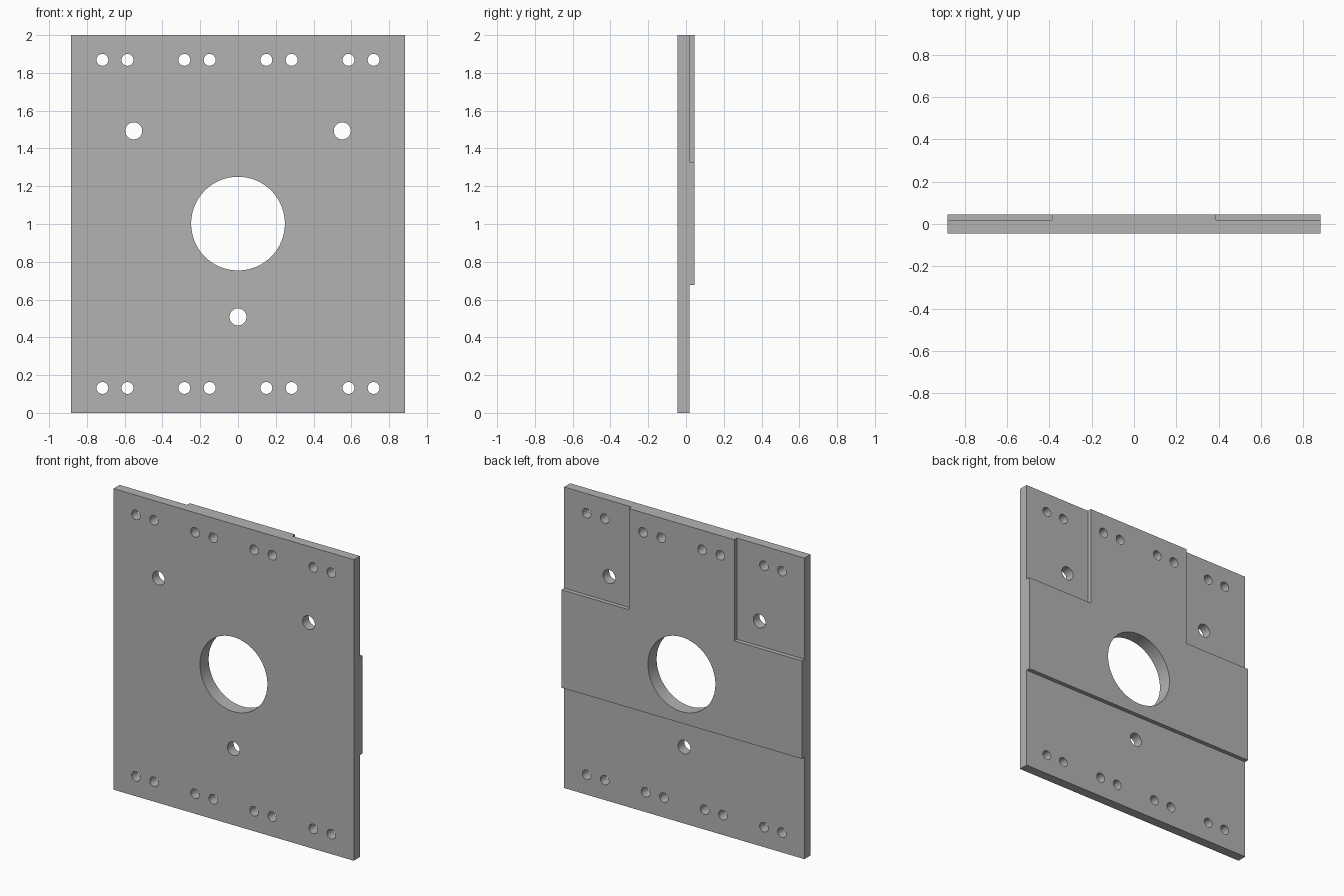
import bpy, bmesh, math
from mathutils import Matrix, Vector

if "Cube" in bpy.data.objects:
    bpy.data.objects.remove(bpy.data.objects["Cube"], do_unlink=True)

W, H, D = 0.883, 2.0, 0.046      # half width, height, half depth
STEP = 0.018                     # level of the recessed back faces

grey = bpy.data.materials.new("plain_grey")
grey.use_nodes = True
colour = (0.45, 0.45, 0.45, 1)
grey.diffuse_color = colour
grey.node_tree.nodes["Principled BSDF"].inputs["Base Color"].default_value = colour


def add_box(bm, low, high):
    low, high = Vector(low), Vector(high)
    size = Matrix.Diagonal((*(high - low), 1))
    bmesh.ops.create_cube(bm, size=1, matrix=Matrix.Translation((low + high) / 2) @ size)


def add_hole(bm, x, z, radius, sides):
    turn = Matrix.Rotation(math.pi / 2, 4, 'X')
    bmesh.ops.create_cone(bm, cap_ends=True, segments=sides, radius1=radius, radius2=radius,
                          depth=0.4, matrix=Matrix.Translation((x, 0, z)) @ turn)


def make_object(name, bm):
    mesh = bpy.data.meshes.new(name)
    bm.to_mesh(mesh)
    bm.free()
    mesh.materials.append(grey)
    obj = bpy.data.objects.new(name, mesh)
    bpy.context.collection.objects.link(obj)
    return obj


# Plate blank
bm = bmesh.new()
add_box(bm, (-W, -D, 0), (W, D, H))
plate = make_object("mounting_plate", bm)

# Back recesses: a full-width one below and one in each upper corner
bm = bmesh.new()
add_box(bm, (-1, STEP, -0.1), (1, 0.1, 0.677))
for left, right in ((-1, -0.387), (0.387, 1)):
    add_box(bm, (left, STEP, 1.328), (right, 0.1, 2.1))
recesses = make_object("recess_cutter", bm)

# Centre bore, three mounting holes and rows of paired screw holes
bm = bmesh.new()
add_hole(bm, 0, 1.002, 0.248, 96)
for x, z in ((0, 0.508), (-0.552, 1.493), (0.552, 1.493)):
    add_hole(bm, x, z, 0.045, 48)
for z in (0.132, 1.869):
    for x in (0.15, 0.284, 0.585, 0.718):
        for side in (-1, 1):
            add_hole(bm, side * x, z, 0.0315, 32)
holes = make_object("hole_cutter", bm)

# Cut the plate, then discard the cutters
bpy.context.view_layer.objects.active = plate
for cutter in (recesses, holes):
    cutter.hide_render = True
    mod = plate.modifiers.new(cutter.name, 'BOOLEAN')
    mod.operation = 'DIFFERENCE'
    mod.solver = 'EXACT'
    mod.object = cutter
    bpy.ops.object.modifier_apply(modifier=mod.name)
    bpy.data.objects.remove(cutter, do_unlink=True)

bpy.ops.object.select_all(action='DESELECT')
plate.select_set(True)
bpy.ops.object.shade_smooth_by_angle(angle=math.radians(30))
